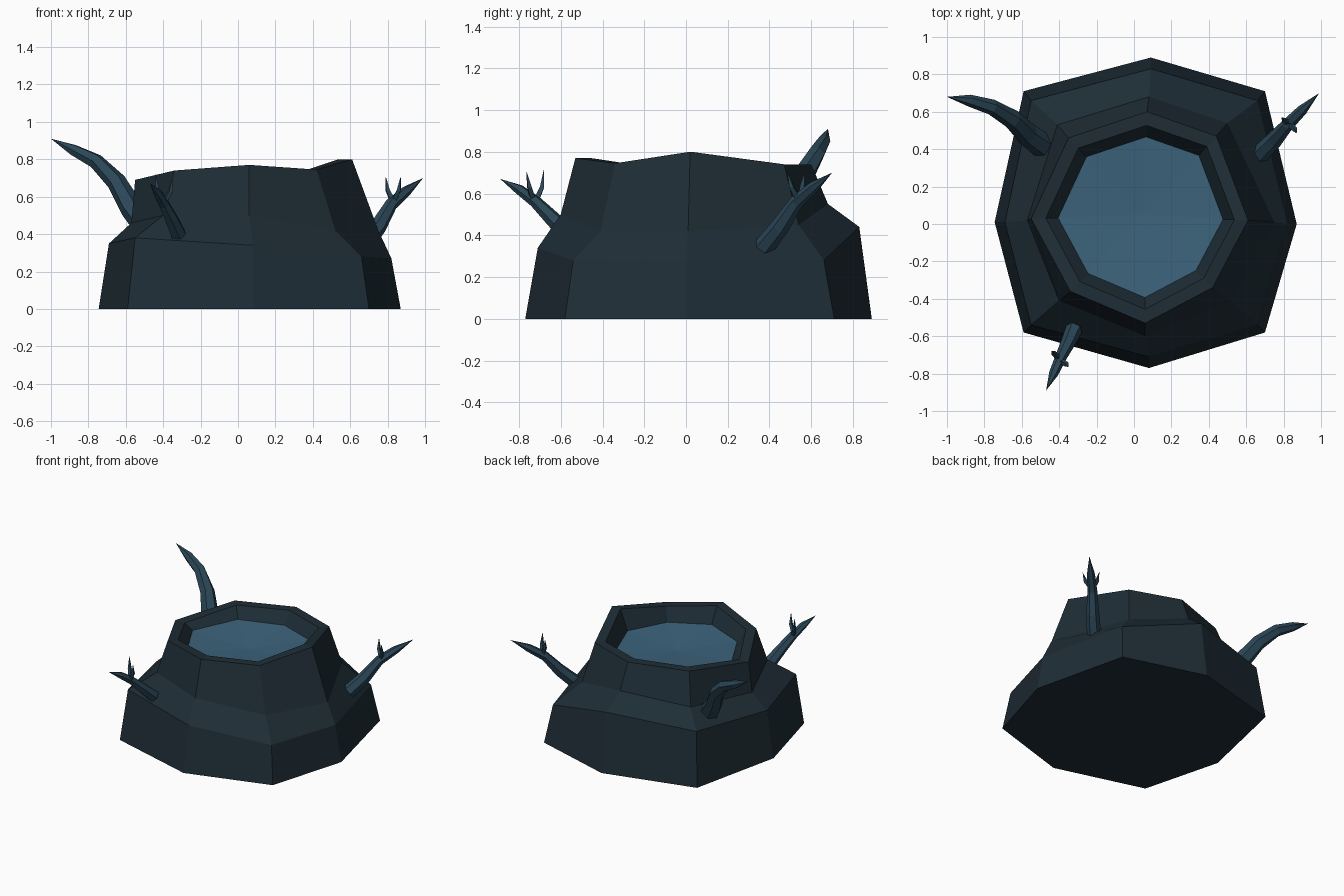
import bpy, bmesh, math
from mathutils import Vector

if "Cube" in bpy.data.objects:
    bpy.data.objects.remove(bpy.data.objects["Cube"])


def material(name, rgb):
    m = bpy.data.materials.new(name)
    m.diffuse_color = (*rgb, 1)
    m.use_nodes = True
    m.node_tree.nodes["Principled BSDF"].inputs["Base Color"].default_value = m.diffuse_color
    return m


DARK = material("dark_bark", (0.013, 0.026, 0.036))
MID = material("branch_bark", (0.024, 0.062, 0.095))
BLUE = material("blue_core", (0.045, 0.125, 0.20))


def finish(bm, name, mat):
    bmesh.ops.recalc_face_normals(bm, faces=bm.faces)
    me = bpy.data.meshes.new(name)
    bm.to_mesh(me)
    bm.free()
    me.materials.append(mat)
    ob = bpy.data.objects.new(name, me)
    bpy.context.collection.objects.link(ob)
    return ob


def loft(bm, loops):
    rings = [[bm.verts.new(p) for p in loop] for loop in loops]
    for a, b in zip(rings, rings[1:]):
        n = len(a)
        for i in range(n):
            j = (i + 1) % n
            bm.faces.new((a[i], a[j], b[j], b[i]))
    return rings


def shrink(loop, f, dz=0.0, centre=(0.05, 0.04)):
    cx, cy = centre
    return [(cx + (x - cx) * f, cy + (y - cy) * f, z + dz) for x, y, z in loop]


# Stump outlines, starting at the back and going clockwise
foot = [(.09, .89, 0), (.70, .71, 0), (.87, 0, 0), (.70, -.58, 0),
        (.08, -.77, 0), (-.59, -.58, 0), (-.745, .01, 0), (-.59, .71, 0)]
shoulder = [(.09, .83, .44), (.66, .66, .28), (.82, 0, .27), (.66, -.54, .28),
            (.08, -.71, .34), (-.55, -.54, .38), (-.69, .01, .35), (-.55, .66, .40)]
neck = [(.08, .68, .55), (.50, .54, .45), (.75, .01, .42), (.52, -.41, .42),
        (.06, -.60, .50), (-.40, -.41, .50), (-.57, .02, .46), (-.41, .53, .50)]
rim = [(.07, .60, .74), (.44, .47, .74), (.61, .02, .80), (.42, -.34, .745),
       (.06, -.53, .77), (-.34, -.36, .74), (-.55, .03, .69), (-.35, .46, .73)]
lip = shrink(rim, 0.87)
pit = [(x, y, 0.65) for x, y, z in shrink(rim, 0.76)]

# Stump body with open hollow
bm = bmesh.new()
rings = loft(bm, [foot, shoulder, neck, rim, lip, pit])
bm.faces.new(rings[0])
finish(bm, "stump", DARK)

# Glowing floor of the hollow
bm = bmesh.new()
edge = [bm.verts.new(p) for p in pit]
mid = bm.verts.new((0.05, 0.05, 0.625))
for i in range(8):
    bm.faces.new((edge[i], edge[(i + 1) % 8], mid))
finish(bm, "hollow_floor", BLUE)


def branch(name, path, radii, sides=6):
    """Tapered bent tube ending in a point."""
    pts = [Vector(p) for p in path]
    loops = []
    for i, r in enumerate(radii):
        d = (pts[i + 1] - pts[max(i - 1, 0)]).normalized()
        u = d.cross(Vector((0, 0, 1))).normalized()
        v = u.cross(d)
        angles = [math.tau * k / sides for k in range(sides)]
        loops.append([pts[i] + (u * math.cos(a) + v * math.sin(a)) * r for a in angles])
    bm = bmesh.new()
    rings = loft(bm, loops)
    tip = bm.verts.new(pts[-1])
    for k in range(sides):
        bm.faces.new((rings[-1][k], rings[-1][(k + 1) % sides], tip))
    bm.faces.new(rings[0])
    return finish(bm, name, MID)


# Large bare branch
branch("back_left_branch",
       [(-.49, .42, .44), (-.57, .48, .54), (-.65, .56, .68), (-.76, .625, .79),
        (-.88, .66, .85), (-1.0, .68, .91)],
       [.068, .062, .052, .042, .032])

# Two smaller forked branches
branch("right_branch",
       [(.67, .37, .34), (.75, .45, .44), (.82, .53, .56), (.90, .61, .63), (.99, .70, .70)],
       [.05, .045, .034, .028])
branch("front_left_branch",
       [(-.32, -.56, .40), (-.355, -.64, .48), (-.395, -.72, .56),
        (-.43, -.80, .62), (-.47, -.89, .67)],
       [.045, .038, .03, .025])

# Twigs on the forked branches
twigs = {
    "right_twig_a": [(.83, .54, .57), (.80, .555, .635), (.79, .57, .71)],
    "right_twig_b": [(.83, .54, .57), (.86, .505, .635), (.87, .485, .71)],
    "front_twig_a": [(-.40, -.72, .56), (-.43, -.69, .63), (-.44, -.68, .72)],
    "front_twig_b": [(-.40, -.73, .56), (-.36, -.75, .63), (-.35, -.765, .71)],
}
for name, path in twigs.items():
    branch(name, path, [.017, .014], 4)
